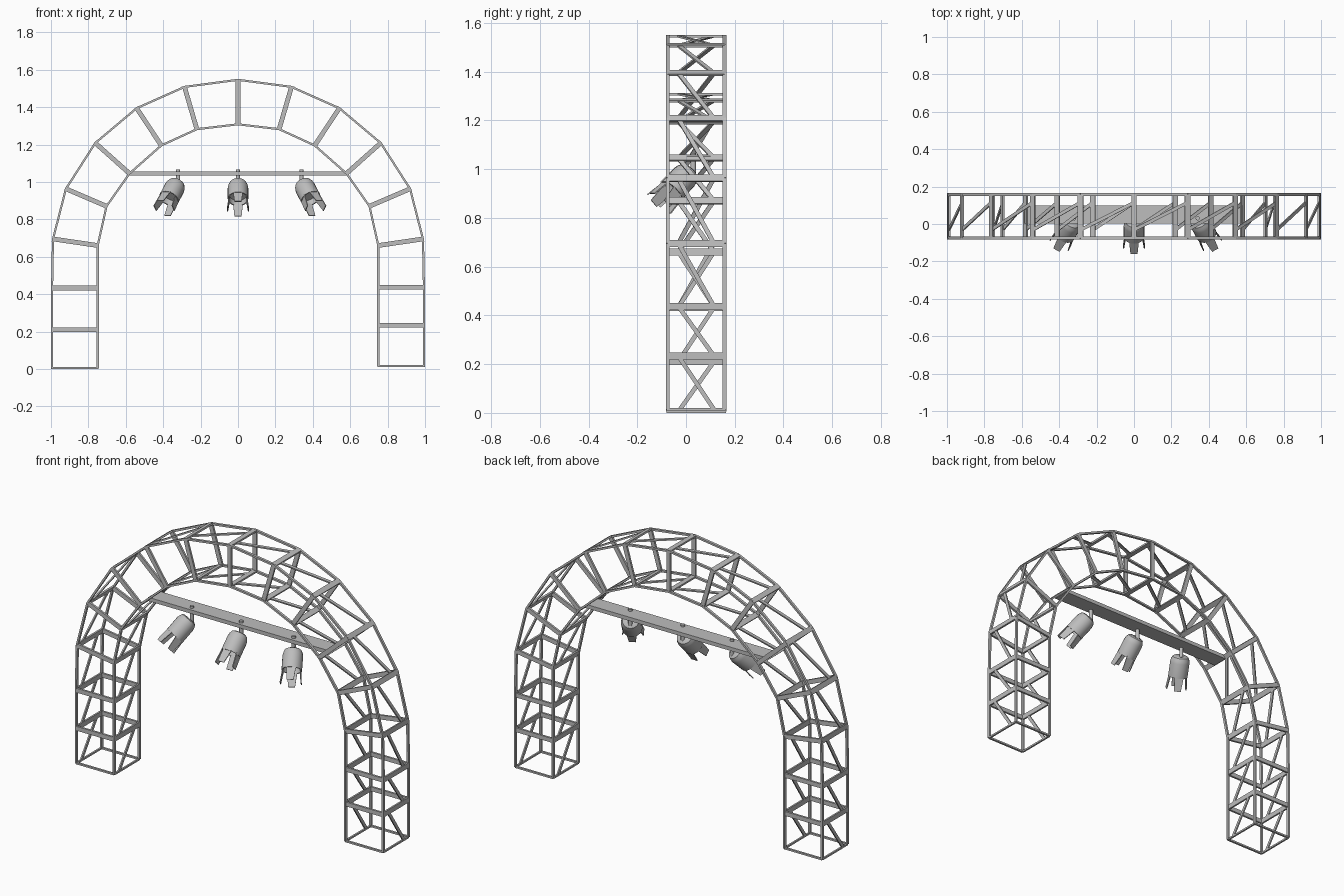
import bpy, bmesh, math
from mathutils import Vector, Matrix

cube = bpy.data.objects.get("Cube")
if cube:
    bpy.data.objects.remove(cube, do_unlink=True)

metal = bpy.data.materials.new("grey metal")
metal.use_nodes = True
GREY = (0.51, 0.51, 0.51, 1)
metal.diffuse_color = GREY
metal.node_tree.nodes["Principled BSDF"].inputs["Base Color"].default_value = GREY


def finish(name, bm, smooth=False):
    bmesh.ops.recalc_face_normals(bm, faces=bm.faces)
    mesh = bpy.data.meshes.new(name)
    bm.to_mesh(mesh)
    bm.free()
    mesh.materials.append(metal)
    obj = bpy.data.objects.new(name, mesh)
    bpy.context.collection.objects.link(obj)
    if smooth:
        bpy.ops.object.select_all(action='DESELECT')
        obj.select_set(True)
        bpy.context.view_layer.objects.active = obj
        bpy.ops.object.shade_smooth_by_angle(angle=math.radians(35))


def bar(bm, a, b, wide, w, t):
    """Rectangular bar from a to b: w across the 'wide' direction, t across the other."""
    d = (b - a).normalized()
    n = d.cross(wide).normalized()
    u = n.cross(d)
    rot = Matrix((u * w, n * t, d * (b - a).length)).transposed().to_4x4()
    bmesh.ops.create_cube(bm, size=1, matrix=Matrix.Translation((a + b) / 2) @ rot)


# Arch stations: half outline from the foot to the crown, (x, z)
OUTER = [(.994, .01), (.994, .222), (.994, .435), (.989, .695), (.92, .963),
         (.763, 1.208), (.542, 1.394), (.286, 1.508), (0, 1.546)]
INNER = [(.75, .01), (.75, .222), (.75, .435), (.75, .66), (.703, .87),
         (.58, 1.045), (.41, 1.195), (.22, 1.282), (0, 1.308)]
LIFT = [.005, .012, .002]   # the two feet differ slightly in height
Y0, Y1 = -.075, .158
YM = (Y0 + Y1) / 2


def full(half):
    left = [(-x, z - (LIFT[i] if i < 3 else 0)) for i, (x, z) in enumerate(half)]
    right = [(x, z + (LIFT[i] if i < 3 else 0)) for i, (x, z) in enumerate(half[:-1])]
    return left + right[::-1]


outer, inner = full(OUTER), full(INNER)
last = len(outer) - 1
depth = Vector((0, 1, 0))


def at(p, y):
    return Vector((p[0], y, p[1]))


# Four long chords
bm = bmesh.new()
for line in (outer, inner):
    for p, q in zip(line, line[1:]):
        for y in (Y0, Y1):
            bar(bm, at(p, y), at(q, y), depth, .015, .011)
finish("arch_chords", bm)

# Rectangular frame at each station
bm = bmesh.new()
for i, (o, n) in enumerate(zip(outer, inner)):
    foot = i in (0, last)
    radial = (at(o, 0) - at(n, 0)).normalized()
    tangent = radial.cross(depth)
    for y in (Y0, Y1):
        bar(bm, at(n, y), at(o, y), tangent, .010 if foot else .025, .012)
    for p in (o, n):
        bar(bm, at(p, Y0), at(p, Y1), tangent, .010 if foot else .029, .010)
finish("station_frames", bm)

# Diagonal braces on the outer and inner faces
bm = bmesh.new()
for line in (outer, inner):
    for p, q in zip(line, line[1:]):
        bar(bm, at(p, YM - .073), at(q, YM + .073), depth, .018, .008)
finish("diagonal_braces", bm)

# Lamp beam
bm = bmesh.new()
bar(bm, Vector((-.585, .052, 1.044)), Vector((.58, .052, 1.044)), depth, .096, .022)
finish("lamp_beam", bm)


def lathe(bm, profile, matrix, sides=20):
    rings = []
    for r, z in profile:
        rings.append([bm.verts.new(matrix @ Vector((r * math.cos(k * math.tau / sides),
                      r * math.sin(k * math.tau / sides), z))) for k in range(sides)])
    for a, b in zip(rings, rings[1:]):
        for k in range(sides):
            j = (k + 1) % sides
            bm.faces.new((a[k], a[j], b[j], b[k]))
    bm.faces.new(rings[0])
    bm.faces.new(rings[-1])


def lamp(name, x, aim):
    # Hanging stem through the beam
    bm = bmesh.new()
    lathe(bm, [(.011, .97), (.011, 1.066)], Matrix.Translation((x, .03, 0)), 12)
    finish(name + "_stem", bm, True)

    # Can with a rounded back and recessed front
    d = Vector(aim).normalized()
    side = d.cross(Vector((0, 0, 1))).normalized()
    up = side.cross(d)
    place = Matrix.Translation((x + d.x * .03, .01, .985)) @ \
        Matrix((side, up, d)).transposed().to_4x4()
    bm = bmesh.new()
    lathe(bm, [(.034, -.012), (.045, -.006), (.052, .01), (.055, .025), (.055, .108),
               (.049, .108), (.046, .075)], place)
    finish(name + "_can", bm, True)

    # Four barn door flaps
    bm = bmesh.new()
    for k in range(4):
        turn = place @ Matrix.Rotation(k * math.pi / 2, 4, 'Z')
        rows = []
        for r, z, w in ((.043, .1, .026), (.053, .182, .019)):
            rows.append([bm.verts.new(turn @ Vector((r + dr, s * w, z)))
                         for dr, s in ((0, -1), (0, 1), (.005, 1), (.005, -1))])
        a, b = rows
        for j in range(4):
            m = (j + 1) % 4
            bm.faces.new((a[j], a[m], b[m], b[j]))
        bm.faces.new(a)
        bm.faces.new(b)
    finish(name + "_flaps", bm)


lamp("right_lamp", -.32, (-.36, -.64, -.70))
lamp("centre_lamp", 0, (0, -.72, -.72))
lamp("left_lamp", .34, (.36, -.64, -.70))
